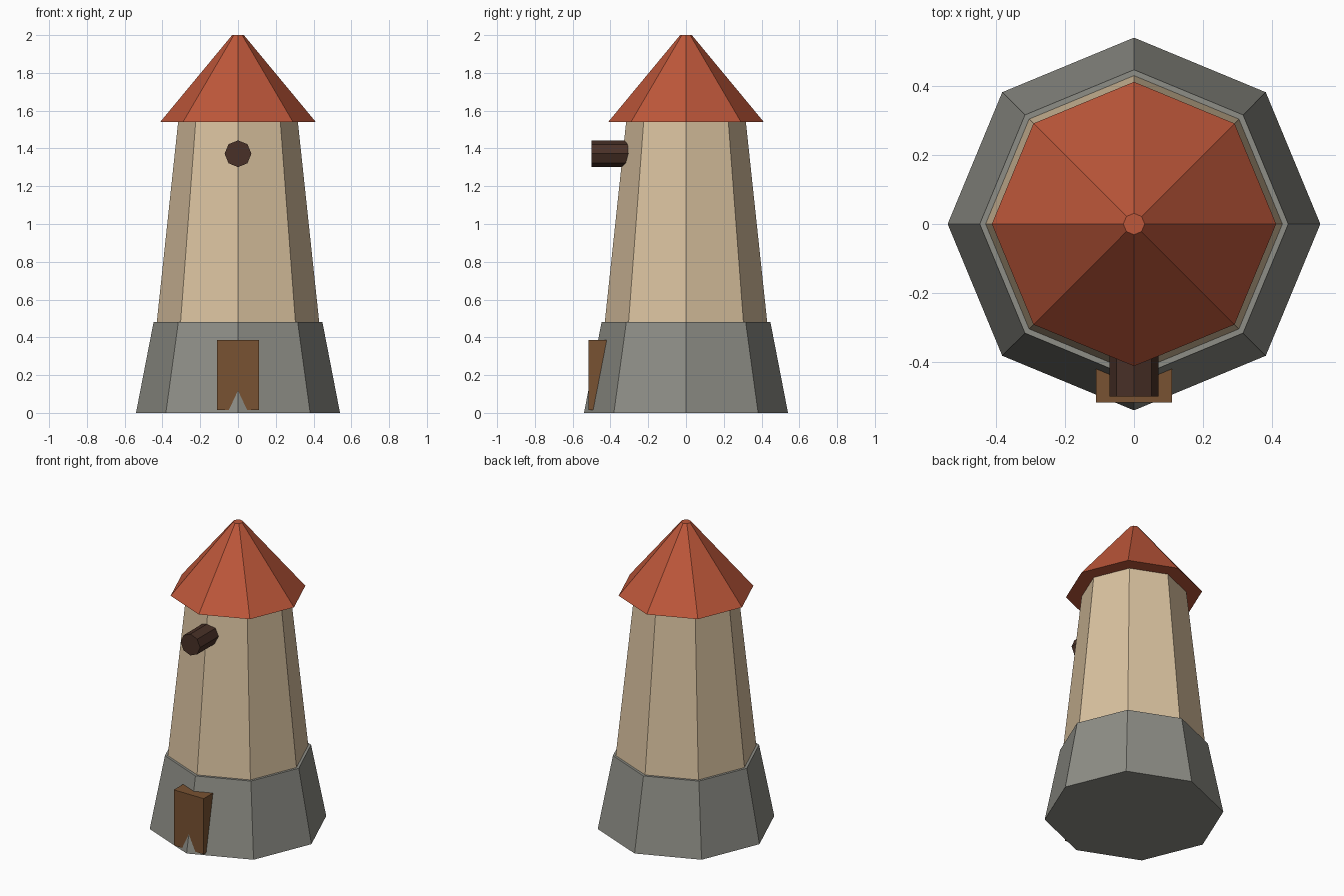
import bpy
import math

cube = bpy.data.objects.get("Cube")
if cube:
    bpy.data.objects.remove(cube, do_unlink=True)


def material(name, r, g, b):
    mat = bpy.data.materials.new(name)
    mat.use_nodes = True
    mat.diffuse_color = (r, g, b, 1)
    mat.node_tree.nodes["Principled BSDF"].inputs["Base Color"].default_value = (r, g, b, 1)
    return mat


stone = material("grey_stone", 0.27, 0.27, 0.24)
plaster = material("cream_plaster", 0.70, 0.54, 0.35)
tile = material("red_tile", 0.51, 0.095, 0.042)
wood = material("door_wood", 0.19, 0.085, 0.032)
dark_wood = material("dark_wood", 0.066, 0.03, 0.02)


def finish(name, mat):
    obj = bpy.context.object
    obj.name = name
    obj.data.name = name
    obj.data.materials.append(mat)
    return obj


def octagon_section(name, mat, r_low, r_high, z_low, z_high):
    """Tapered eight-sided section with corners on the axes."""
    bpy.ops.mesh.primitive_cone_add(
        vertices=8, radius1=r_low, radius2=r_high, depth=z_high - z_low,
        location=(0, 0, (z_low + z_high) / 2))
    return finish(name, mat)


# Tower body
octagon_section("stone_base", stone, 0.54, 0.447, 0, 0.48)
octagon_section("tower_wall", plaster, 0.43, 0.317, 0.48, 1.54)
octagon_section("roof", tile, 0.412, 0.031, 1.54, 2.0)

# Door, set into the front corner of the base
front, back, low, high = -0.517, -0.40, 0.015, 0.385
bpy.ops.mesh.primitive_cube_add(size=1, location=(0, (front + back) / 2, (low + high) / 2))
door = finish("door", wood)
door.scale = (0.22, back - front, high - low)

# Sail axle, reaching from inside the wall out to the front
front, back = -0.50, -0.20
bpy.ops.mesh.primitive_cylinder_add(
    vertices=8, radius=0.071, depth=back - front,
    location=(0, (front + back) / 2, 1.372), rotation=(math.pi / 2, 0, 0))
finish("sail_axle", dark_wood)
